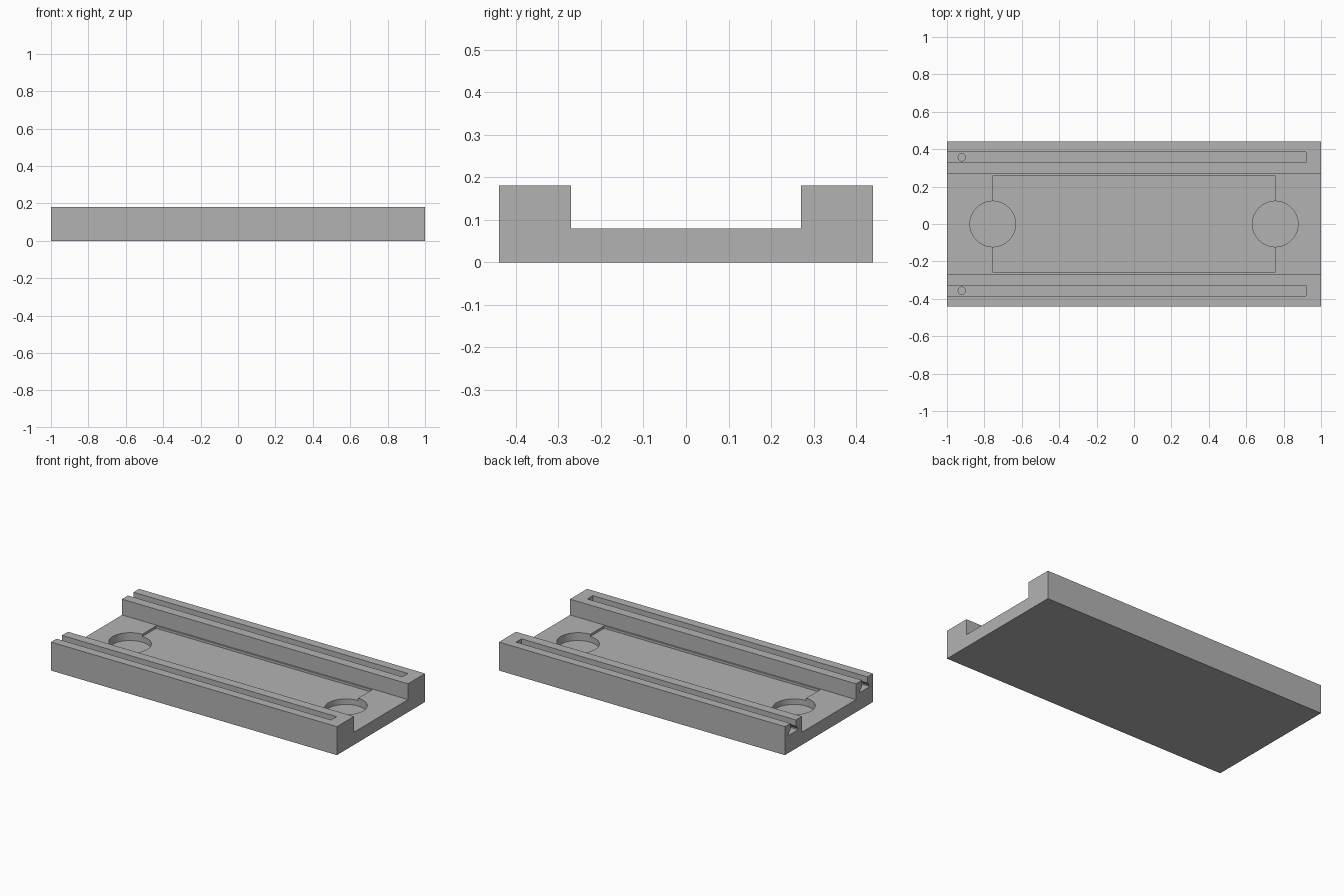
import bpy, bmesh, math

if "Cube" in bpy.data.objects:
    bpy.data.objects.remove(bpy.data.objects["Cube"])

grey = bpy.data.materials.new("plain_grey")
grey.diffuse_color = (0.45, 0.45, 0.45, 1)
grey.use_nodes = True
grey.node_tree.nodes["Principled BSDF"].inputs["Base Color"].default_value = grey.diffuse_color


def prism(name, profile, x0, x1):
    """Extrude a (y, z) profile along x."""
    bm = bmesh.new()
    face = bm.faces.new([bm.verts.new((x0, y, z)) for y, z in profile])
    ext = bmesh.ops.extrude_face_region(bm, geom=[face])
    moved = [v for v in ext["geom"] if isinstance(v, bmesh.types.BMVert)]
    bmesh.ops.translate(bm, verts=moved, vec=(x1 - x0, 0, 0))
    bmesh.ops.recalc_face_normals(bm, faces=bm.faces)
    return finish(name, bm)


def cylinder(name, x, y, r, z0, z1):
    bm = bmesh.new()
    bmesh.ops.create_cone(bm, cap_ends=True, segments=64, radius1=r, radius2=r, depth=z1 - z0)
    bmesh.ops.translate(bm, verts=bm.verts, vec=(x, y, (z0 + z1) / 2))
    return finish(name, bm)


def finish(name, bm):
    me = bpy.data.meshes.new(name)
    bm.to_mesh(me)
    bm.free()
    me.materials.append(grey)
    ob = bpy.data.objects.new(name, me)
    bpy.context.collection.objects.link(ob)
    return ob


def cut(target, cutter):
    cutter.hide_render = True
    mod = target.modifiers.new("cut", 'BOOLEAN')
    mod.operation = 'DIFFERENCE'
    mod.solver = 'EXACT'
    mod.object = cutter
    bpy.context.view_layer.objects.active = target
    bpy.ops.object.modifier_apply(modifier=mod.name)
    bpy.data.objects.remove(cutter)


# U-shaped body with two side rails
body = prism("channel_body", [(-.44, 0), (.44, 0), (.44, .18), (.27, .18),
                              (.27, .08), (-.27, .08), (-.27, .18), (-.44, .18)], -1, 1)

# Shallow rectangular recess in the channel floor
cut(body, prism("recess_cutter", [(-.26, .065), (.26, .065), (.26, .12), (-.26, .12)], -.755, .755))

# Round magnet-style pockets at both ends of the recess
for x in (-.755, .755):
    cut(body, cylinder("pocket_cutter", x, 0, .122, .03, .15))

# Undercut slots in the rails, open at the left end, with a small dimple
for s in (-1, 1):
    c = s * .357
    neck = [(c - .0275, .12), (c + .0275, .12), (c + .0275, .25), (c - .0275, .25)]
    cut(body, prism("slot_neck_cutter", neck, -1.1, .92))
    under = [(c - .05, .11), (c + .05, .11), (c + .05, .118), (c + .024, .145),
             (c - .024, .145), (c - .05, .118)]
    cut(body, prism("slot_undercut_cutter", under, -1.1, .94))
    cut(body, cylinder("dimple_cutter", -.92, c, .02, .1, .13))

# Smooth the pocket walls, keep sharp edges
bpy.ops.object.select_all(action='DESELECT')
body.select_set(True)
bpy.context.view_layer.objects.active = body
bpy.ops.object.shade_smooth_by_angle(angle=math.radians(30))
